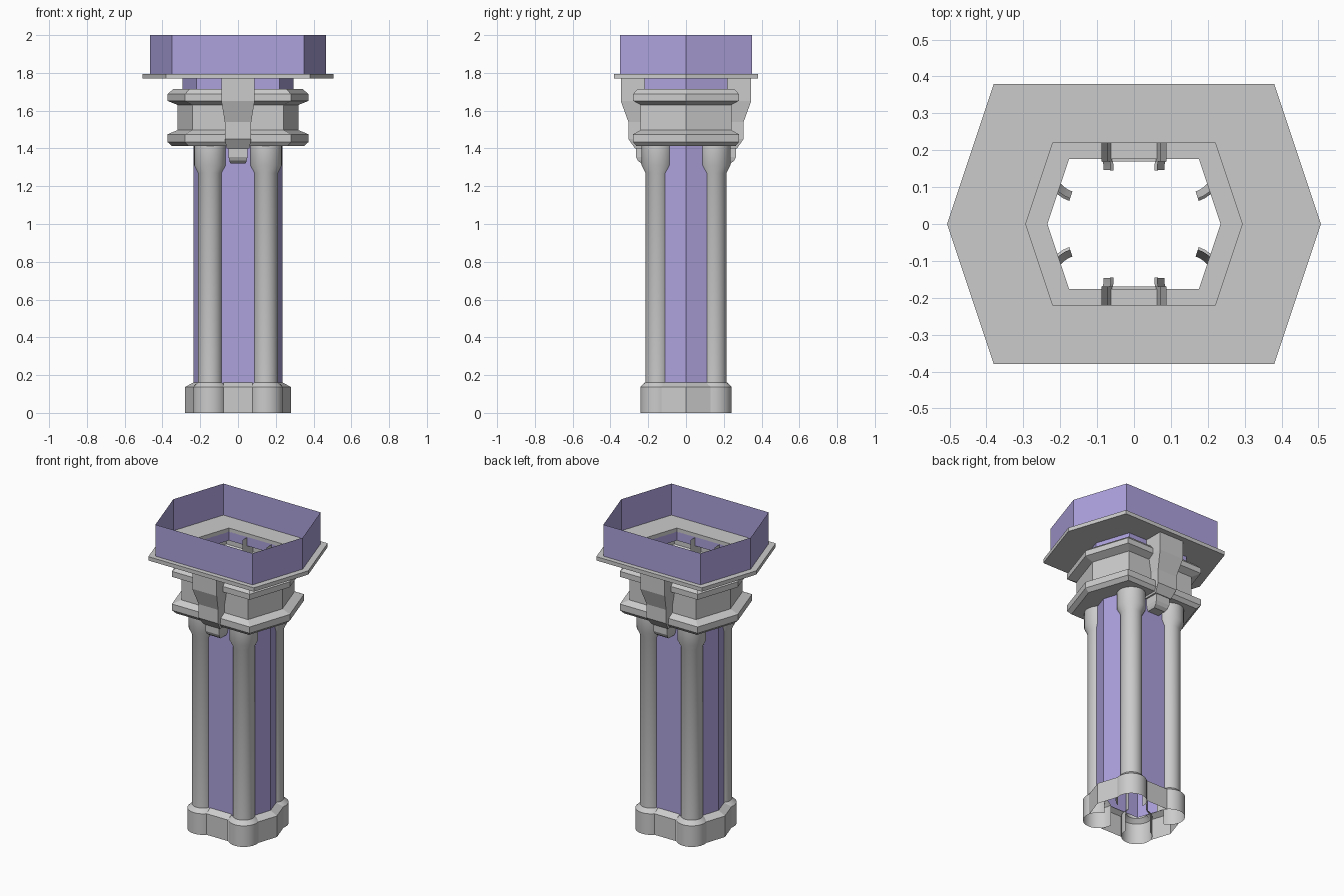
import bpy, bmesh, math

if "Cube" in bpy.data.objects:
    bpy.data.objects.remove(bpy.data.objects["Cube"])

purple = bpy.data.materials.new("violet_panel")
purple.diffuse_color = (0.42, 0.36, 0.72, 1)
purple.use_nodes = True
purple.node_tree.nodes["Principled BSDF"].inputs["Base Color"].default_value = purple.diffuse_color


def loft(name, rings, closed=True, mat=None, smooth=False, cap_end=False):
    """Skin a stack of equal-length point rings into one object."""
    bm = bmesh.new()
    rows = [[bm.verts.new(p) for p in ring] for ring in rings]
    n = len(rows[0])
    for a, b in zip(rows, rows[1:]):
        for i in range(n if closed else n - 1):
            j = (i + 1) % n
            bm.faces.new((a[i], a[j], b[j], b[i]))
    if cap_end:
        bm.faces.new(rows[-1])
    me = bpy.data.meshes.new(name)
    bm.to_mesh(me)
    bm.free()
    ob = bpy.data.objects.new(name, me)
    bpy.context.collection.objects.link(ob)
    if mat:
        me.materials.append(mat)
    if smooth:
        bpy.ops.object.select_all(action='DESELECT')
        ob.select_set(True)
        bpy.context.view_layer.objects.active = ob
        bpy.ops.object.shade_smooth_by_angle(angle=math.radians(30))
    return ob


def hexagon(f, z):
    """Stretched hexagon with flat sides at y = +-f, points on x."""
    k = 1.333 * f
    return [(k, 0, z), (f, f, z), (-f, f, z), (-k, 0, z), (-f, -f, z), (f, -f, z)]


def hex_part(name, profile, mat=None):
    return loft(name, [hexagon(f, z) for f, z in profile], mat=mat)


# Violet shells: shaft core, neck and open tray wall
hex_part("shaft_core", [(.176, .15), (.176, 1.412)], purple)
hex_part("neck", [(.22, 1.714), (.22, 1.772)], purple)
hex_part("tray_wall", [(.35, 1.795), (.35, 2.0)], purple)

# Tray plate with a hexagonal hole
hex_part("tray_plate", [(.22, 1.77), (.38, 1.77), (.38, 1.795), (.22, 1.795), (.22, 1.77)])

# Capital with two mouldings, open inside
hex_part("capital", [(.176, 1.412), (.262, 1.412), (.28, 1.434), (.28, 1.475),
                     (.24, 1.497), (.24, 1.63), (.28, 1.652), (.28, 1.688),
                     (.257, 1.714), (.22, 1.714)])

# Corner columns and rounded base corners share a partial sweep
CX, CY, SEG = .147, .15, 22
A0, A1 = math.radians(-72), math.radians(183)


def corner_lathe(name, profile, sx, sy):
    rings = []
    for r, z in profile:
        ring = []
        for i in range(SEG + 1):
            a = A0 + (A1 - A0) * i / SEG
            ring.append((sx * (CX + r * math.cos(a)), sy * (CY + r * math.sin(a)), z))
        rings.append(ring if sx * sy > 0 else ring[::-1])
    return loft(name, rings, closed=False, smooth=True)


for sx, side in ((1, "right"), (-1, "left")):
    for sy, end in ((1, "back"), (-1, "front")):
        corner_lathe(f"column_{end}_{side}",
                     [(.065, .16), (.065, 1.27), (.085, 1.31), (.085, 1.412)], sx, sy)
        corner_lathe(f"base_corner_{end}_{side}",
                     [(.092, 0), (.092, .137), (.066, .162)], sx, sy)

# Straight and pointed base walls between the rounded corners
for s, name in ((1, "back"), (-1, "front")):
    loft(f"base_wall_{name}",
         [[(s * .078, s * y, z), (-s * .078, s * y, z)]
          for y, z in ((.212, 0), (.212, .137), (.176, .162))], closed=False)
for s, name in ((1, "right"), (-1, "left")):
    loft(f"base_wall_{name}",
         [[(s * (x - .043), -s * .13, z), (s * x, 0, z), (s * (x - .043), s * .13, z)]
          for x, z in ((.28, 0), (.28, .137), (.235, .162))], closed=False)

# Brackets on front and back: tapering channel plus a small lower lug
bracket = [(1.77, .088, .345), (1.65, .088, .345), (1.54, .07, .305),
           (1.45, .07, .305), (1.40, .06, .27)]
lug = [(1.412, .05, .265), (1.355, .05, .265), (1.335, .046, .255), (1.32, .04, .235)]


def channel(name, levels, s):
    rings = [[(s * w, s * .17, z), (s * w, s * y, z), (-s * w, s * y, z), (-s * w, s * .17, z)]
             for z, w, y in reversed(levels)]
    ob = loft(name, rings, closed=False)
    bm = bmesh.new()
    bm.from_mesh(ob.data)
    bm.verts.ensure_lookup_table()
    bm.faces.new([bm.verts[i] for i in (3, 2, 1, 0)])  # underside
    bm.to_mesh(ob.data)
    bm.free()


for s, name in ((1, "back"), (-1, "front")):
    channel(f"bracket_{name}", bracket, s)
    channel(f"bracket_lug_{name}", lug, s)
